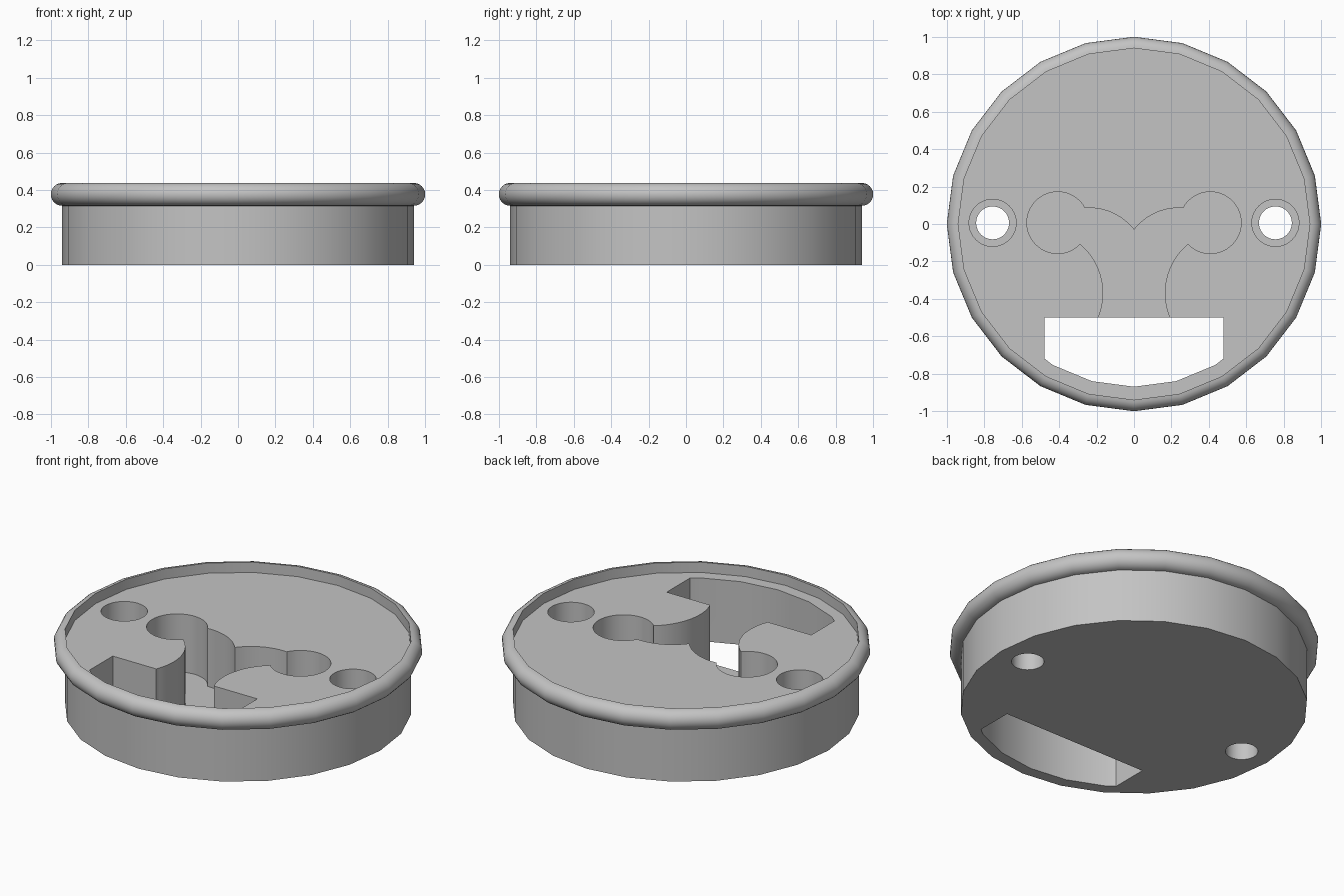
import bpy
import bmesh
from math import sin, cos, pi, radians, atan2, tau

cube = bpy.data.objects.get("Cube")
if cube:
    bpy.data.objects.remove(cube, do_unlink=True)

SIDES = 24
WALL, FLOOR, TUBE = 0.94, 0.377, 0.061
POCKET_FLOOR = 0.03

grey = bpy.data.materials.new("plain grey")
grey.use_nodes = True
grey.diffuse_color = (0.55, 0.55, 0.55, 1)
grey.node_tree.nodes["Principled BSDF"].inputs["Base Color"].default_value = (0.55, 0.55, 0.55, 1)


def make_object(name, bm):
    bmesh.ops.recalc_face_normals(bm, faces=bm.faces)
    mesh = bpy.data.meshes.new(name)
    bm.to_mesh(mesh)
    bm.free()
    mesh.materials.append(grey)
    obj = bpy.data.objects.new(name, mesh)
    bpy.context.collection.objects.link(obj)
    return obj


def arc(cx, cy, r, start, end, steps):
    """Points along an arc, angles in radians."""
    return [(cx + r * cos(start + (end - start) * i / steps),
             cy + r * sin(start + (end - start) * i / steps)) for i in range(steps + 1)]


def arc_between(center, r, p, q, steps, turn):
    """Arc from p to q around center; turn is 1 for anticlockwise, -1 for clockwise."""
    a = atan2(p[1] - center[1], p[0] - center[0])
    b = atan2(q[1] - center[1], q[0] - center[0])
    return arc(*center, r, a, a + turn * ((turn * (b - a)) % tau), steps)


def prism(name, outline, bottom, top):
    bm = bmesh.new()
    face = bm.faces.new([bm.verts.new((x, y, bottom)) for x, y in outline])
    side = bmesh.ops.extrude_face_region(bm, geom=[face])["geom"]
    bmesh.ops.translate(bm, vec=(0, 0, top - bottom),
                        verts=[v for v in side if isinstance(v, bmesh.types.BMVert)])
    return make_object(name, bm)


# Round base with a bulging half-round rim standing above the recessed floor
profile = [(WALL, 0)] + arc(WALL, FLOOR, TUBE, -pi / 2, pi / 2, 12) + [(WALL, FLOOR)]
bm = bmesh.new()
rings = [[bm.verts.new((r * cos(tau * i / SIDES), r * sin(tau * i / SIDES), z))
          for i in range(SIDES)] for r, z in profile]
for low, high in zip(rings, rings[1:]):
    for i in range(SIDES):
        j = (i + 1) % SIDES
        bm.faces.new((low[i], low[j], high[j], high[i]))
bm.faces.new(rings[0][::-1])
bm.faces.new(rings[-1])
base = make_object("round_base", bm)


def cut(cutter):
    cutter.hide_render = True
    mod = base.modifiers.new("cut", 'BOOLEAN')
    mod.operation = 'DIFFERENCE'
    mod.solver = 'EXACT'
    mod.object = cutter
    bpy.context.view_layer.objects.active = base
    bpy.ops.object.modifier_apply(modifier=mod.name)
    bpy.data.objects.remove(cutter, do_unlink=True)


# Branching pocket: one half from the mouth round the lobe to the centre cusp
mouth, neck = (0.19, -0.5), (0.287, -0.105)
shoulder, cusp = (0.265, 0.084), (0, -0.03)
half = [(0.19, -0.55)]
half += arc_between((0.508, -0.37), 0.343, mouth, neck, 20, -1)
half += arc_between((0.408, 0.007), 0.165, neck, shoulder, 40, 1)[1:]
half += arc_between((0.24, -0.218), 0.304, shoulder, cusp, 16, 1)[1:]
outline = half + [(-x, y) for x, y in half[-2::-1]]
cut(prism("pocket_cutter", outline, POCKET_FLOOR, 0.6))

# Through opening at the front, following the faceted wall
corner = 0.478
rim = [(0.87 * sin(radians(a)), -0.87 * cos(radians(a))) for a in range(-30, 31, 15)]
opening = [(-corner, -0.5), (-corner, -0.72)] + rim + [(corner, -0.72), (corner, -0.5)]
cut(prism("opening_cutter", opening, -0.2, 0.6))

# Two counterbored screw holes
for x in (-0.756, 0.756):
    cut(prism("counterbore_cutter", arc(x, 0.006, 0.126, 0, tau, 40)[:-1], 0.15, 0.6))
    cut(prism("hole_cutter", arc(x, 0.006, 0.088, 0, tau, 40)[:-1], -0.2, 0.6))

bpy.ops.object.select_all(action='DESELECT')
base.select_set(True)
bpy.context.view_layer.objects.active = base
bpy.ops.object.shade_smooth_by_angle(angle=radians(30))
